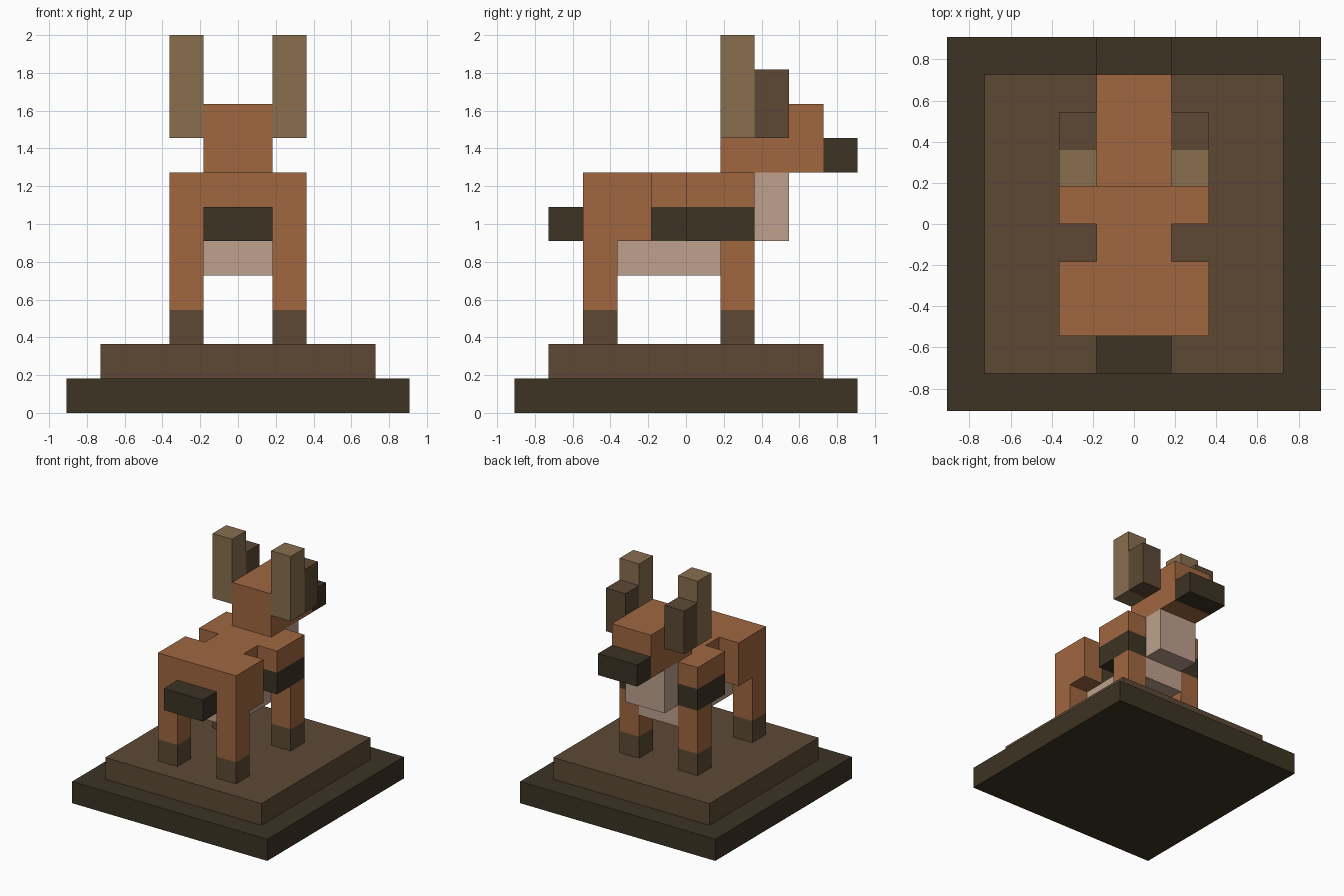
import bpy
import bmesh
from mathutils import Vector

cube = bpy.data.objects.get("Cube")
if cube:
    bpy.data.objects.remove(cube, do_unlink=True)

U = 2 / 11  # one block


def material(name, rgb):
    lin = [(c / 255 / 12.92) if c / 255 <= 0.04045 else ((c / 255 + 0.055) / 1.055) ** 2.4 for c in rgb]
    m = bpy.data.materials.new(name)
    m.use_nodes = True
    m.diffuse_color = (*lin, 1)
    bsdf = next(n for n in m.node_tree.nodes if n.type == 'BSDF_PRINCIPLED')
    bsdf.inputs["Base Color"].default_value = (*lin, 1)
    return m


FUR = material("russet fur", (160, 103, 64))
DARK = material("dark umber", (60, 51, 35))
BROWN = material("earth brown", (93, 73, 53))
TAN = material("antler tan", (137, 111, 79))
PALE = material("pale belly", (191, 161, 141))


def box(name, mat, x, y, z):
    """Axis-aligned block; x, y, z are (low, high) ranges in block units."""
    lo, hi = Vector((x[0], y[0], z[0])) * U, Vector((x[1], y[1], z[1])) * U
    bm = bmesh.new()
    bmesh.ops.create_cube(bm, size=1)
    for v in bm.verts:
        v.co = Vector([(lo[i] + hi[i]) / 2 + v.co[i] * (hi[i] - lo[i]) for i in range(3)])
    me = bpy.data.meshes.new(name)
    bm.to_mesh(me)
    bm.free()
    me.materials.append(mat)
    ob = bpy.data.objects.new(name, me)
    bpy.context.collection.objects.link(ob)
    return ob


def pair(name, mat, y, z):
    """Left and right copies in the outer columns."""
    box("left_" + name, mat, (1, 2), y, z)
    box("right_" + name, mat, (-2, -1), y, z)


MID, WIDE = (-1, 1), (-2, 2)

# Stepped base
box("base_slab", DARK, (-5, 5), (-5, 5), (0, 1))
box("base_step", BROWN, (-4, 4), (-4, 4), (1, 2))

# Legs and hooves
for end, y in (("rear", (-3, -2)), ("front", (1, 2))):
    pair(end + "_hoof", BROWN, y, (2, 3))
    pair(end + "_leg", FUR, y, (3, 5))

# Body, with a dark band around waist and shoulders
box("rump", FUR, WIDE, (-3, -1), (5, 7))
box("waist_band", DARK, MID, (-1, 0), (5, 6))
box("waist", FUR, MID, (-1, 0), (6, 7))
box("shoulder_band", DARK, WIDE, (0, 2), (5, 6))
box("shoulders", FUR, WIDE, (0, 2), (6, 7))
box("belly", PALE, MID, (-2, 2), (4, 5))
box("chest", PALE, MID, (2, 3), (5, 7))
box("tail", DARK, MID, (-4, -3), (5, 6))

# Head
box("head", FUR, MID, (1, 4), (7, 9))
box("muzzle", DARK, MID, (4, 5), (7, 8))
pair("tall_antler", TAN, (1, 2), (8, 11))
pair("short_antler", BROWN, (2, 3), (8, 10))
